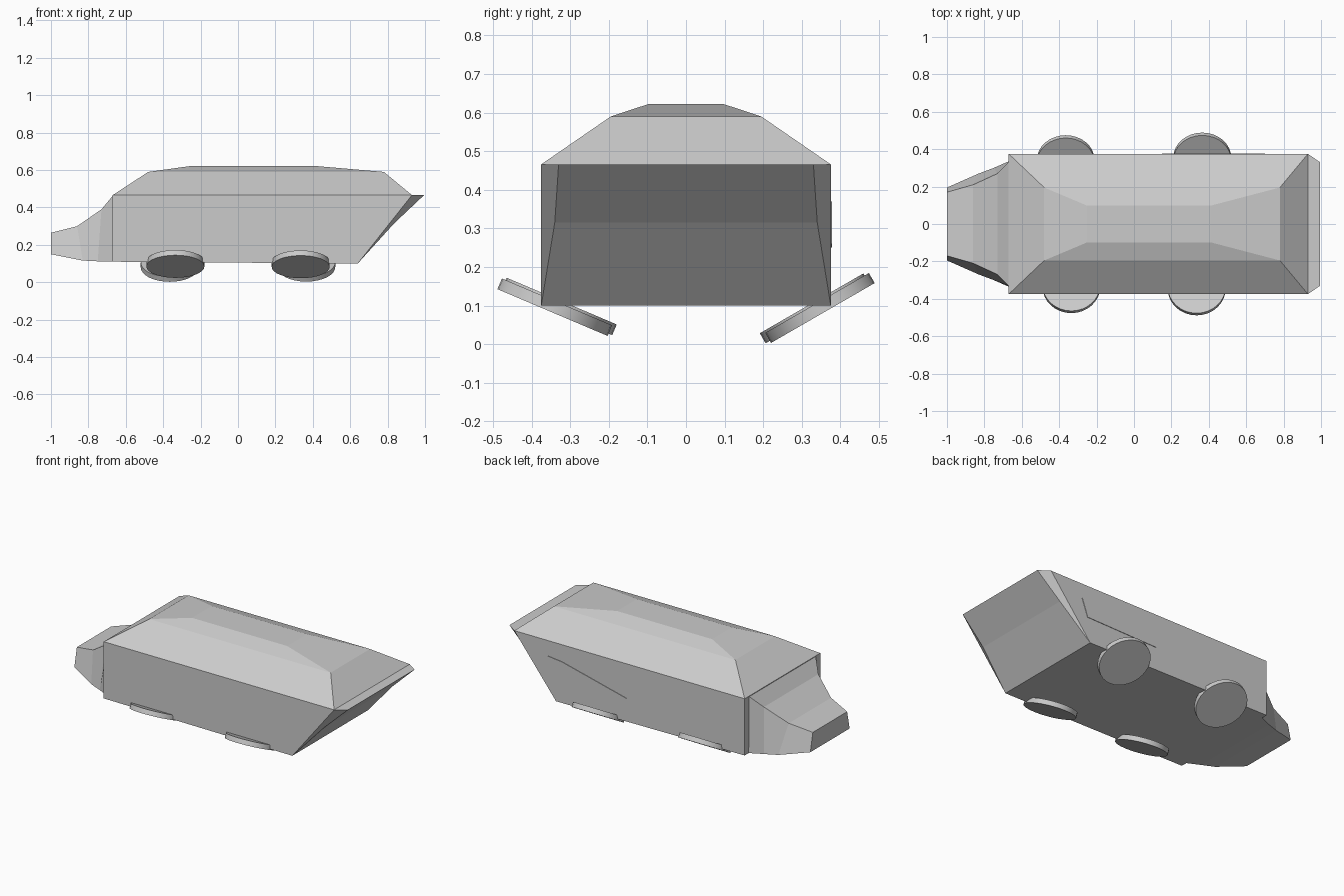
import bpy, bmesh, math

if "Cube" in bpy.data.objects:
    bpy.data.objects.remove(bpy.data.objects["Cube"])


def loft(name, rings):
    """Skin a list of equal-length closed rings and cap both ends."""
    bm = bmesh.new()
    loops = [[bm.verts.new(p) for p in ring] for ring in rings]
    n = len(loops[0])
    for a, b in zip(loops, loops[1:]):
        for i in range(n):
            j = (i + 1) % n
            bm.faces.new((a[i], a[j], b[j], b[i]))
    bm.faces.new(loops[0])
    bm.faces.new(loops[-1])
    bmesh.ops.recalc_face_normals(bm, faces=bm.faces)
    mesh = bpy.data.meshes.new(name)
    bm.to_mesh(mesh)
    bm.free()
    obj = bpy.data.objects.new(name, mesh)
    bpy.context.collection.objects.link(obj)
    return obj


# Body shell: rectangles stacked upwards (x0, z0, x1, z1, half width)
layers = [(-.67, .11, .64, .10, .375), (-.67, .466, .93, .466, .375),
          (-.48, .59, .78, .59, .195), (-.25, .622, .41, .622, .098)]
loft("body", [[(x0, -w, z0), (x1, -w, z1), (x1, w, z1), (x0, w, z0)]
              for x0, z0, x1, z1, w in layers])

# Nose: tapering sections (top x, top z, top half width, bottom x, z, half width)
sections = [(-.67, .462, .33, -.67, .11, .335),
            (-.73, .39, .27, -.75, .112, .30),
            (-.86, .30, .21, -.83, .116, .27),
            (-1.0, .265, .17, -1.0, .15, .195)]
loft("nose", [[(xb, -wb, zb), (xb, wb, zb), (xt, wt, zt), (xt, -wt, zt)]
              for xt, zt, wt, xb, zb, wb in sections])

# Tail lip: overhanging wedge behind the body (x, z, half width)
tail = [(.64, .10, .375), (.835, .315, .34), (.995, .466, .33), (.93, .466, .375)]
loft("tail", [[(x, s * w, z) for x, z, w in tail] for s in (-1, 1)])

# Shallow raised strip on the back side
strip = [(.15, .25), (.66, .26), (.70, .37), (.60, .36)]
loft("side_strip", [[(x, y, z) for x, z in strip] for y in (.37, .378)])

# Tilted disc wheels (x, y, z, tilt in degrees)
wheels = [(-.335, -.328, .098, -23), (.335, -.34, .096, -23),
          (-.365, .333, .093, 30), (.365, .347, .094, 30)]
for i, (x, y, z, tilt) in enumerate(wheels):
    bpy.ops.mesh.primitive_cylinder_add(
        vertices=32, radius=.155, depth=.03, location=(x, y, z),
        rotation=(math.radians(tilt), 0, 0))
    bpy.context.object.name = f"wheel_{i + 1}"
    bpy.ops.object.shade_smooth_by_angle()
